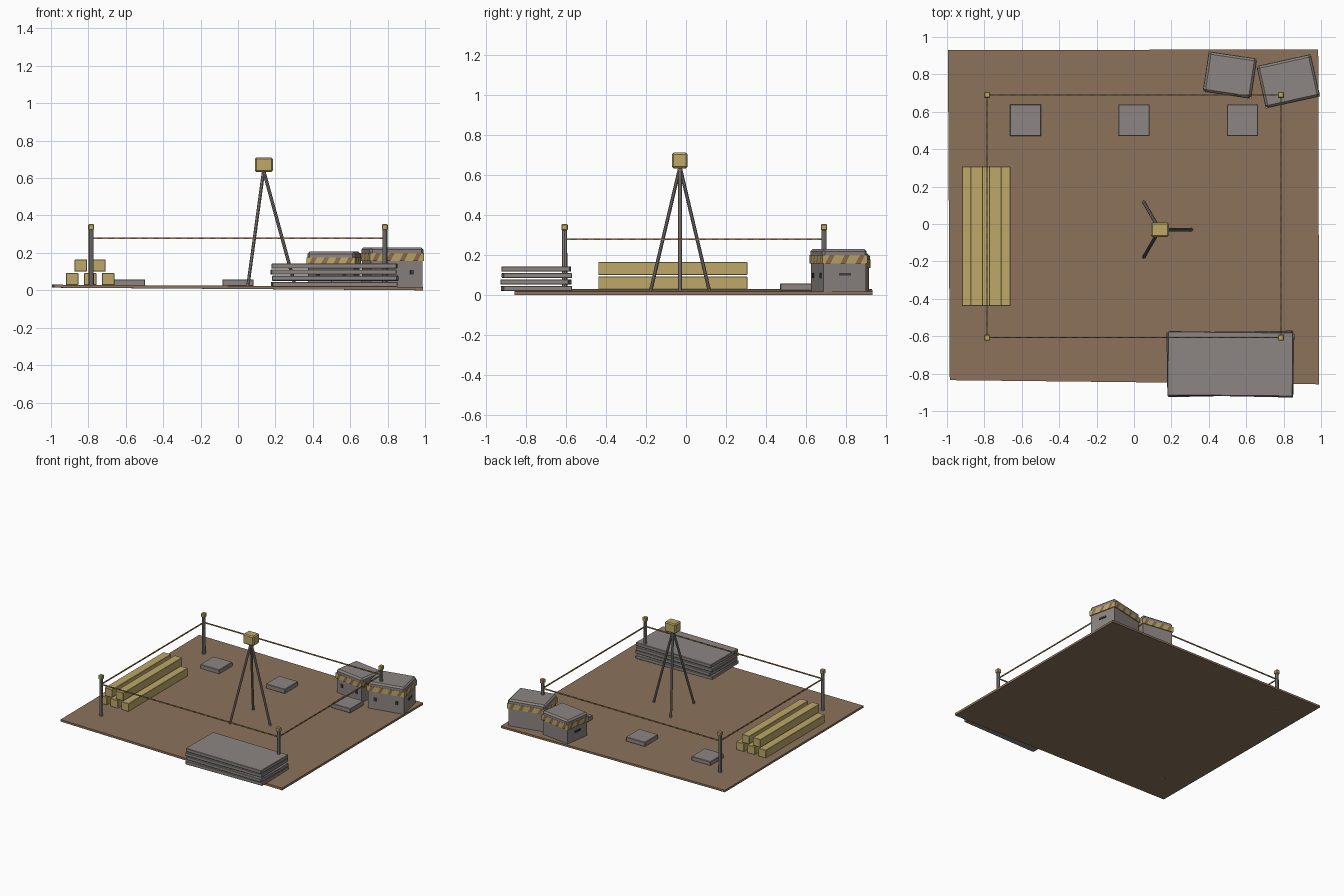
import bpy, bmesh, math
from mathutils import Vector, Matrix

if "Cube" in bpy.data.objects:
    bpy.data.objects.remove(bpy.data.objects["Cube"])


def mat(name, rgb):
    m = bpy.data.materials.new(name)
    m.diffuse_color = (*rgb, 1)
    m.use_nodes = True
    m.node_tree.nodes["Principled BSDF"].inputs["Base Color"].default_value = m.diffuse_color
    return m


DIRT = mat("dirt brown", (0.262, 0.171, 0.107))
GREY = mat("concrete grey", (0.262, 0.235, 0.223))
GOLD = mat("timber yellow", (0.51, 0.39, 0.14))
RUST = mat("rust stripe", (0.28, 0.15, 0.07))
DARK = mat("dark metal", (0.05, 0.047, 0.046))


def make(name, bm, *mats):
    bmesh.ops.recalc_face_normals(bm, faces=bm.faces)
    me = bpy.data.meshes.new(name)
    bm.to_mesh(me)
    bm.free()
    for m in mats:
        me.materials.append(m)
    ob = bpy.data.objects.new(name, me)
    bpy.context.collection.objects.link(ob)
    return ob


def box(name, loc, size, m, rot=0, bevel=0.0):
    bm = bmesh.new()
    bmesh.ops.create_cube(bm, size=1)
    bmesh.ops.scale(bm, vec=size, verts=bm.verts)
    if bevel:
        bmesh.ops.bevel(bm, geom=bm.edges[:], offset=bevel, segments=1, affect='EDGES')
    ob = make(name, bm, m)
    ob.location = loc
    ob.rotation_euler.z = math.radians(rot)
    return ob


def rod(name, a, b, r1, r2, m, sides=8):
    a, b = Vector(a), Vector(b)
    bm = bmesh.new()
    bmesh.ops.create_cone(bm, cap_ends=True, segments=sides, radius1=r1, radius2=r2,
                          depth=(b - a).length)
    ob = make(name, bm, m)
    ob.location = (a + b) / 2
    ob.rotation_euler = (b - a).to_track_quat('Z', 'Y').to_euler()
    return ob


# Uneven ground slab: corner x, y, top height
bm = bmesh.new()
corners = [(-0.985, -0.835, 0.03), (0.99, -0.857, 0.018), (0.985, 0.933, 0.016), (-0.995, 0.93, 0.03)]
top = [bm.verts.new(c) for c in corners]
bot = [bm.verts.new((x, y, z - 0.016)) for x, y, z in corners]
bm.faces.new(top)
bm.faces.new(bot[::-1])
for i in range(4):
    j = (i + 1) % 4
    bm.faces.new((top[i], bot[i], bot[j], top[j]))
for v in bot[1:3]:
    v.co.z = 0
make("ground_slab", bm, DIRT)

# Footing pads
for i, x in enumerate((-0.58, 0, 0.58)):
    box(f"footing_pad_{i}", (x, 0.555, 0.04), (0.168, 0.168, 0.036), GREY, bevel=0.003)

# Timber beams, three below and two above
for row, (z, xs) in enumerate(((0.06, (-0.887, -0.79, -0.694)), (0.132, (-0.84, -0.741)))):
    for i, x in enumerate(xs):
        box(f"beam_{row}_{i}", (x, -0.066, z), (0.066, 0.745, 0.064), GOLD, bevel=0.002)

# Stacked panels, slightly skewed
for i, (dx, dy, rot) in enumerate(((0, 0, 1.2), (0.004, -0.002, -1.2), (-0.004, 0.002, 0.8), (0, 0, -0.5))):
    box(f"panel_{i}", (0.515 + dx, -0.748 + dy, 0.032 + 0.0325 * i), (0.67, 0.342, 0.027),
        GREY, rot, 0.003)

# Boundary posts and caps
P = [(-0.785, -0.607), (0.785, -0.607), (0.785, 0.69), (-0.785, 0.69)]
for i, (x, y) in enumerate(P):
    rod(f"post_{i}", (x, y, 0.012), (x, y, 0.325), 0.014, 0.013, GREY)
    box(f"post_cap_{i}", (x, y, 0.338), (0.032, 0.032, 0.032), GOLD, bevel=0.004)

# Striped tape between posts, alternating colour by segment
for i in range(4):
    a, b = Vector((*P[i], 0.278)), Vector((*P[(i + 1) % 4], 0.278))
    n = 2 * round((b - a).length / 0.06)
    bm = bmesh.new()
    step = (b - a) / n
    for k in range(n):
        seg = bmesh.ops.create_cube(bm, size=1)["verts"]
        bmesh.ops.scale(bm, vec=(abs(step.x) + 0.006 * (abs(step.x) < 0.001),
                                 abs(step.y) + 0.006 * (abs(step.y) < 0.001), 0.009), verts=seg)
        bmesh.ops.translate(bm, vec=a + step * (k + 0.5), verts=seg)
        for f in {f for v in seg for f in v.link_faces}:
            f.material_index = k % 2
    make(f"tape_{i}", bm, GOLD, RUST)

# Survey tripod
C = Vector((0.137, -0.03, 0.64))
for i in range(3):
    t = math.radians(120 * i)
    foot = (C.x + 0.17 * math.cos(t), C.y + 0.17 * math.sin(t), 0.018)
    rod(f"tripod_leg_{i}", foot, C, 0.009, 0.009, GREY)
box("instrument_head", (0.138, -0.031, 0.672), (0.096, 0.078, 0.078), GOLD, bevel=0.008)


# Supply crate: body, striped band, chamfered lid, handles
def crate(name, x, y, rot, w, d, h):
    parts = [box(name + "_body", (0, 0, (h - 0.035) / 2 + 0.008), (w - 0.014, d - 0.014, h - 0.035), GREY)]
    zb, hb = h - 0.052, 0.042
    parts.append(box(name + "_band", (0, 0, zb), (w, d, hb), GOLD))
    parts.append(box(name + "_lid", (0, 0, h - 0.022), (w - 0.004, d - 0.004, 0.044), GREY, bevel=0.012))
    bm = bmesh.new()
    for side in range(4):                       # diagonal stripes on each side
        length, off = ((w, d), (d, w))[side % 2]
        turn = Matrix.Rotation(side * math.pi / 2, 3, 'Z')
        n = int(length / 0.06)
        for k in range(n):
            s = (k + 0.5) * length / n - length / 2
            quad = ((s - 0.024, -1), (s + 0.002, -1), (s + 0.024, 1), (s - 0.002, 1))
            bm.faces.new([bm.verts.new(turn @ Vector((u, -off / 2 - 0.001, zb + v * hb / 2)))
                          for u, v in quad])
    parts.append(make(name + "_stripes", bm, RUST))
    for s in (-1, 1):
        parts.append(box(f"{name}_latch_{s}", (s * w * 0.28, -d / 2 + 0.006, h * 0.42), (0.02, 0.01, 0.026), DARK))
        parts.append(box(f"{name}_handle_{s}", (s * (w / 2 - 0.005), 0, h * 0.45), (0.01, 0.06, 0.014), DARK))
    m = Matrix.Translation((x, y, 0)) @ Matrix.Rotation(math.radians(rot), 4, 'Z')
    for p in parts:
        p.matrix_world = m @ Matrix.Translation(p.location)


crate("small_crate", 0.513, 0.796, -8.5, 0.262, 0.218, 0.207)
crate("large_crate", 0.825, 0.763, 12.5, 0.298, 0.232, 0.23)
